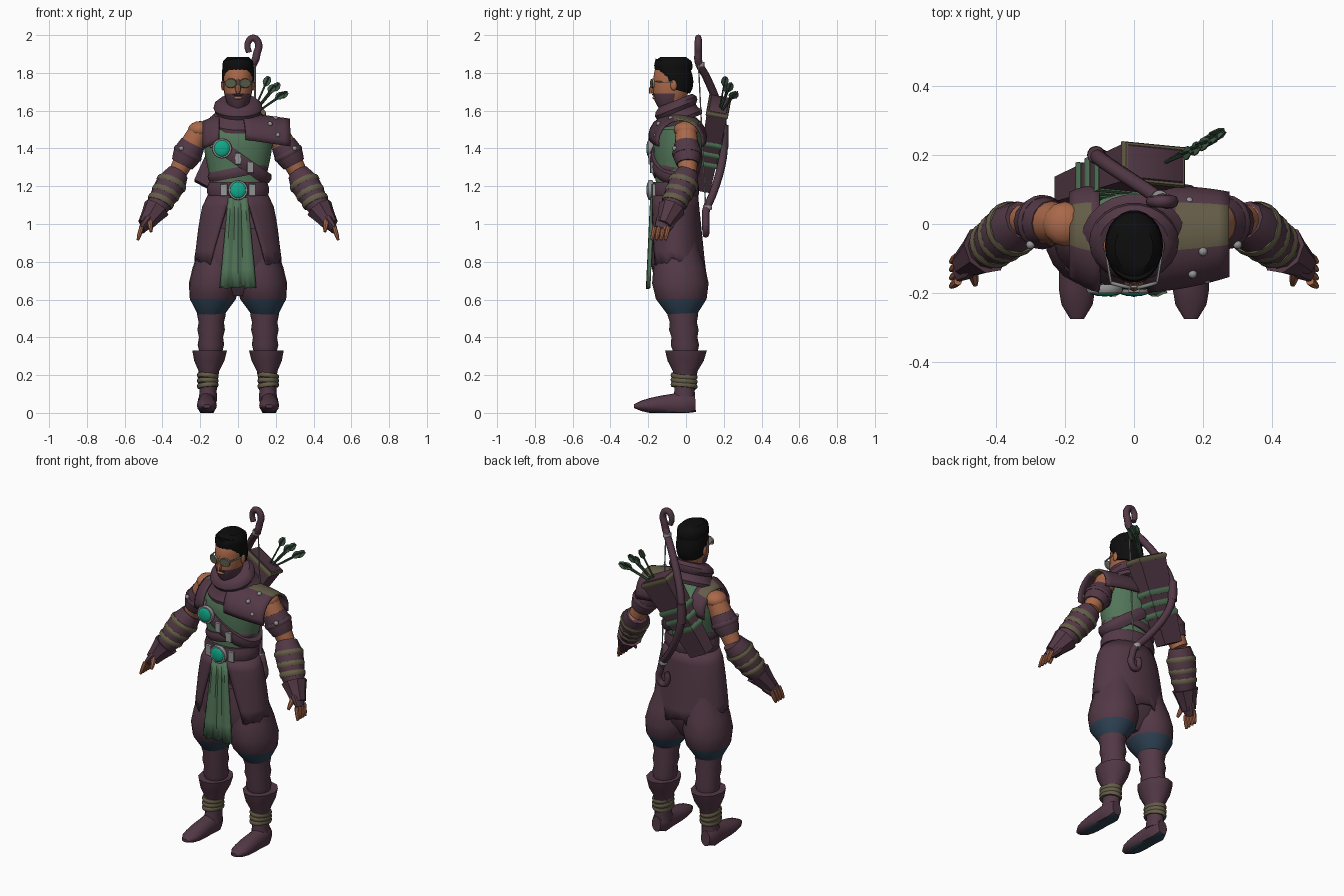
import bpy, bmesh, math, random
from mathutils import Vector as V

random.seed(4)
old = bpy.data.objects.get("Cube")
if old:
    bpy.data.objects.remove(old)


def material(name, red, green, blue):
    mat = bpy.data.materials.new(name)
    mat.use_nodes = True
    mat.diffuse_color = (red, green, blue, 1)
    mat.node_tree.nodes["Principled BSDF"].inputs["Base Color"].default_value = mat.diffuse_color
    return mat


plum = material("plum leather", .085, .04, .06)
green = material("green cloth", .085, .18, .1)
olive = material("olive wrap", .13, .11, .065)
skin = material("skin", .4, .14, .068)
black = material("black hair", .004, .004, .004)
teal = material("teal gem", .005, .4, .25)
navy = material("dark blue cloth", .025, .05, .08)
metal = material("grey metal", .3, .3, .3)
moss = material("dark green feather", .045, .09, .055)
lens = material("tinted lens", .1, .11, .065)
UP = V((0, 0, 1))
FRONT = V((0, -1, 0))


def finish(name, bm, mats, rule=None):
    bmesh.ops.recalc_face_normals(bm, faces=bm.faces)
    if rule:
        for face in bm.faces:
            face.material_index = int(rule(face.calc_center_median()))
    mesh = bpy.data.meshes.new(name)
    bm.to_mesh(mesh)
    bm.free()
    for mat in mats if isinstance(mats, tuple) else (mats,):
        mesh.materials.append(mat)
    mesh.shade_smooth()
    mesh.set_sharp_from_angle(angle=math.radians(40))
    obj = bpy.data.objects.new(name, mesh)
    bpy.context.scene.collection.objects.link(obj)
    return obj


# Body of evenly spaced elliptical rings from start to end; depth is relative to width
def tube(name, mats, start, end, widths, depth=1, sides=16, axis=None, rule=None):
    bm = bmesh.new()
    start, end = V(start), V(end)
    along = (axis or end - start).normalized()
    across = (V((1, 0, 0)) - along * along.x).normalized()
    other = along.cross(across)
    turn = math.pi / 4 if sides == 4 else 0
    rings = []
    for i, width in enumerate(widths):
        t = i / (len(widths) - 1)
        ratio = depth(t) if callable(depth) else depth
        ring = []
        for k in range(sides):
            angle = math.tau * k / sides + turn
            co = start.lerp(end, t) + width * (across * math.cos(angle) + other * ratio * math.sin(angle))
            co.z = max(co.z, 0)
            ring.append(bm.verts.new(co))
        rings.append(ring)
    for low, high in zip(rings, rings[1:]):
        for k in range(sides):
            n = (k + 1) % sides
            bm.faces.new((low[k], low[n], high[n], high[k]))
    bm.faces.new(rings[0])
    bm.faces.new(rings[-1])
    return finish(name, bm, mats, rule)


# Belt or disc with softened rims around a centre
def band(name, mat, centre, axis, width, half, depth=1, sides=20):
    step = V(axis).normalized() * half
    rims = [width * .94, width, width, width * .94]
    return tube(name, mat, V(centre) - step, V(centre) + step, rims, depth, sides)


# Thickened cloth given by a function of u and v
def sheet(name, mats, place, columns, rows, rule=None):
    bm = bmesh.new()
    grid = [[bm.verts.new(place(i / columns, j / rows)) for j in range(rows + 1)] for i in range(columns + 1)]
    for left, right in zip(grid, grid[1:]):
        for j in range(rows):
            bm.faces.new((left[j], right[j], right[j + 1], left[j + 1]))
    solid = finish(name, bm, mats, rule).modifiers.new("thickness", "SOLIDIFY")
    solid.thickness, solid.offset = .012, 0


def blob(name, mat, centre, size):
    bm = bmesh.new()
    bmesh.ops.create_uvsphere(bm, u_segments=12, v_segments=8, radius=1)
    bmesh.ops.scale(bm, vec=size, verts=bm.verts)
    bmesh.ops.translate(bm, vec=centre, verts=bm.verts)
    finish(name, bm, mat)


def stud(name, centre):
    blob(name, metal, centre, (.013, .013, .013))


# Legs and arms
for s, side in ((1, "left_"), (-1, "right_")):
    def at(x, y, z):
        return V((s * x, y, z))

    tube(side + "shoe", (plum, navy), at(.165, .05, .05), at(.165, -.275, .035),
         [.03, .05, .05, .05, .052, .053, .052, .045, .02], lambda t: 1.5 - t, rule=lambda c: c.z < .008)
    tube(side + "boot", plum, at(.16, -.01, .06), at(.15, 0, .33), [.05, .045, .047, .055, .08, .092], 1.2, 12, UP)
    for tilt in (-.1, 0, .1):
        band(side + "ankle_wrap", olive, at(.16, -.01, .17 + tilt / 4), (tilt, .1, 1), .057, .012, 1.25)
    tube(side + "calf", plum, at(.145, 0, .28), at(.14, -.02, .56),
         [.055, .06, .07, .064, .073, .067, .076, .07], 1.07, 16, UP)
    tube(side + "trouser", (plum, navy), at(.142, -.02, .52), at(.08, -.055, 1.1),
         [.07, .122, .136, .125, .105, .095, .09, .08], 1.1, 20, UP, lambda c: c.z < .6)

    shoulder, elbow, wrist, knuckle = at(.2, 0, 1.5), at(.32, .01, 1.27), at(.45, -.09, 1.05), at(.51, -.13, .97)
    upper, fore = shoulder.lerp, elbow.lerp
    blob(side + "shoulder", skin, shoulder, (.065, .065, .045))
    tube(side + "upper_arm", skin, shoulder, elbow, [.055, .063, .055, .048])
    tube(side + "forearm", skin, elbow, wrist, [.048, .05, .036])
    tube(side + "armband", plum, upper(elbow, .32), upper(elbow, .8), [.066, .074, .073, .06], 1, 12)
    band(side + "armband_trim", plum, upper(elbow, .55), elbow - shoulder, .079, .014)
    for y in (-.06, .03):
        stud(side + "armband_stud", at(.3, y, 1.4))
    tube(side + "bracer", plum, elbow, wrist, [.06, .08, .075, .065, .048], 1, 10)
    for t in (.25, .48, .68):
        band(side + "bracer_wrap", olive, fore(wrist, t), at(.4, -.3, -.85), .089 - .024 * t, .015)
    tube(side + "glove_cuff", plum, fore(wrist, .85), wrist.lerp(knuckle, .7), [.074, .056, .042], 1, 8)
    tube(side + "palm", plum, wrist, knuckle, [.034, .03, .018], lambda t: 1.3 + t, 10)
    for k in range(4):
        base = knuckle + V((0, .036 - .024 * k, .015))
        tube(side + "finger", skin, base, base + at(.02, -.015, -.07), [.012, .012, .011, .007], 1, 8)
    base = wrist + at(.02, -.04, -.02)
    tube(side + "thumb", skin, base, base + at(-.01, -.045, -.07), [.015, .015, .013, .008], 1, 8)

# Seat of the trousers, vest, skirt and front cloth
tube("trouser_seat", (plum, navy), (0, -.04, .62), (0, -.05, .98), [.1, .2, .225, .21, .19], .63, 24, UP,
     lambda c: c.z < .64)
tube("vest", green, (0, -.06, 1.1), (0, -.035, 1.58), [.155, .143, .152, .17, .183, .18, .08], .72, 24, UP)


def ragged(v, amount):
    return random.uniform(-amount, amount) if v == 1 else 0


def skirt(u, v):
    gap = .25 + .45 * v
    angle = gap + u * (math.tau - 2 * gap)
    width, depth = .155 + .07 * math.sqrt(v), .118 + .03 * v
    back = .06 * v * max(0, -math.cos(angle))
    return (width * math.sin(angle), -.06 + .012 * v - depth * math.cos(angle), 1.15 - .35 * v - back + ragged(v, .025))


def front_cloth(u, v):
    fold = .006 * math.cos(u * 19)
    return ((u - .5) * (.1 + .09 * v), fold - .178 - .022 * v, 1.14 - .475 * v + ragged(v, .01))


sheet("coat_skirt", plum, skirt, 44, 6)
sheet("front_cloth", green, front_cloth, 14, 5)

# Belts, straps, brooches and buckles
band("waist_belt", plum, (0, -.057, 1.18), UP, .163, .043, .78, 24)
band("chest_strap", plum, (0, -.053, 1.345), (.57, 0, .82), .207, .033, .67, 28)
band("lower_strap", plum, (0, -.053, 1.275), (-.2, 0, 1), .162, .026, .77, 28)
for name, x, z in (("belt", 0, 1.18), ("chest", -.085, 1.4)):
    band(name + "_brooch_rim", metal, (x, -.188, z), FRONT, .053, .012, 1, 24)
    blob(name + "_brooch_gem", teal, (x, -.197, z), (.044, .013, .044))
for x in (-.075, .075):
    band("belt_buckle", metal, (x, -.172, 1.18), (x * 2, -1, 0), .026, .008, 1.75, 4)
for x in (-.13, 0, .065):
    y = -.05 - .14 * math.sqrt(1 - (x / .18) ** 2)
    band("strap_buckle", metal, (x, y, 1.345 - .7 * x), (x * 2, -1, 0), .024, .008, 1.75, 4)


# Shoulder pieces arch from front to back over the vest
def arch(inner, outer, slant, height):
    def place(u, v):
        angle = math.radians(200 * v - 100)
        x = inner + slant * math.sin(angle) ** 2
        swell = .148 - .03 * u * u
        return (x + (outer - x) * u, .015 * u - .045 - swell * math.sin(angle),
                height - .035 * u + .12 * math.cos(angle))
    return place


def shoulder_top(c):
    return abs(c.x) > .12 and abs(c.y + .005) < .055 and c.z > 1.5


sheet("left_mantle", (plum, olive), arch(.02, .275, .02, 1.467), 8, 14, shoulder_top)
sheet("right_shoulder_strap", (plum, olive), arch(-.1, -.185, 0, 1.455), 4, 14, shoulder_top)
for x, y, z in ((.16, .065, 1.525), (.2, -.08, 1.56), (.17, -.145, 1.53), (.21, -.16, 1.47)):
    stud("mantle_stud", (x, y, z))

# Scarf and neck
tube("neck", skin, (0, -.04, 1.55), (0, -.07, 1.7), [.06, .06])
tube("scarf", plum, (0, -.045, 1.53), (0, -.055, 1.655), [.15, .153, .13, .118, .13, .125, .1], .94, 22,
     V((0, -.4, 1)))


# Head, beard, hair and glasses
tube("head", (skin, plum), (0, -.09, 1.605), (0, -.065, 1.865),
     [.04, .062, .073, .076, .078, .075, .045], 1.27, 24, UP, lambda c: c.y < -.07 and c.z < 1.68)
blob("lips", skin, (0, -.168, 1.668), (.024, .01, .008))
blob("moustache", plum, (0, -.172, 1.685), (.03, .008, .005))
tube("nose", skin, (0, -.165, 1.77), (0, -.185, 1.69), [.008, .011, .016, .01], 1.1, 8, UP)
tube("hair", black, (0, -.05, 1.71), (0, -.07, 1.85), [.078, .083, .084, .084, .078],
     lambda t: min(1.24, .95 + .75 * t), 22, V((0, .28, 1)))
tube("hair_crown", black, (0, -.066, 1.815), (0, -.068, 1.885), [.08, .083, .079, .055], 1.24, 22, UP)
for s in (-1, 1):
    facing = (s / 4, -1, 0)
    blob("ear", skin, (s * .08, -.065, 1.735), (.01, .018, .028))
    band("glasses_rim", metal, (s * .037, -.177, 1.745), facing, .033, .004, .77)
    band("glasses_lens", lens, (s * .037, -.179, 1.745), facing, .031, .0045, .77)
    tube("glasses_arm", metal, (s * .067, -.168, 1.755), (s * .085, -.06, 1.75), [.004, .004], 1, 6)
blob("glasses_bridge", metal, (0, -.182, 1.755), (.012, .004, .004))

# Quiver slung across the back
bottom, mouth = V((-.175, .095, 1.2)), V((.055, .172, 1.62))
lean = mouth - bottom
tube("quiver", plum, bottom, mouth, [.09, .135], .58, 4)
band("quiver_rim", olive, mouth, lean, .145, .014, .58, 4)
band("quiver_opening", plum, mouth + lean * .03, lean, .128, .004, .54, 4)
for t in (.35, .48, .61):
    band("quiver_strap", green, bottom.lerp(mouth, t), lean, .1 + .045 * t, .015, .62, 4)

# Fan of arrows with crossed feathers
nock = V((.07, .17, 1.57))
for k in range(5):
    angle = .42 + .14 * k
    tip = nock + V((.23 * math.sin(angle), .04 + .015 * k, .23 * math.cos(angle) - .03 * (k % 2)))
    tube("arrow_shaft", moss, nock, tip, [.005, .005], 1, 6)
    for scale, depth in ((1, .12), (.12, 8)):
        feather = [scale * width for width in (.008, .028, .028, .014)]
        tube("arrow_feather", moss, nock.lerp(tip, .76), tip, feather, depth, 4)


# Bow with curled ends, grip, bindings and string
def bow_arc(t):
    bulge = math.cos(t * math.pi / 2)
    return V((.09 - .2 * bulge, .085 - .02 * t + .115 * bulge, 1.465 + .4 * t))


def bow_curl(end):
    angles = [math.pi * k / 4 for k in range(-1, 6)]
    return [V((.08 + .03 * math.cos(a), .085 - .02 * end, 1.465 + end * (.475 + .045 * math.sin(a)))) for a in angles]


path = bow_curl(-1)[::-1] + [bow_arc(k / 5) for k in range(-5, 6)] + bow_curl(1)
curve = bpy.data.curves.new("bow", "CURVE")
curve.dimensions = "3D"
curve.bevel_depth, curve.bevel_resolution, curve.resolution_u = .022, 2, 4
curve.use_fill_caps = True
spline = curve.splines.new("BEZIER")
spline.bezier_points.add(len(path) - 1)
for i, (knot, place) in enumerate(zip(spline.bezier_points, path)):
    knot.co = place
    knot.handle_left_type = knot.handle_right_type = "AUTO"
    knot.radius = .7 + .3 * math.sin(math.pi * i / (len(path) - 1))
curve.materials.append(plum)
bpy.context.scene.collection.objects.link(bpy.data.objects.new("bow", curve))
band("bow_grip", plum, bow_arc(0), UP, .026, .06)
tube("bow_string", metal, bow_arc(-1), bow_arc(1), [.004, .004], 1, 6)
for end in (-.95, .95):
    band("bow_binding", metal, bow_arc(end), UP, .024, .012)
